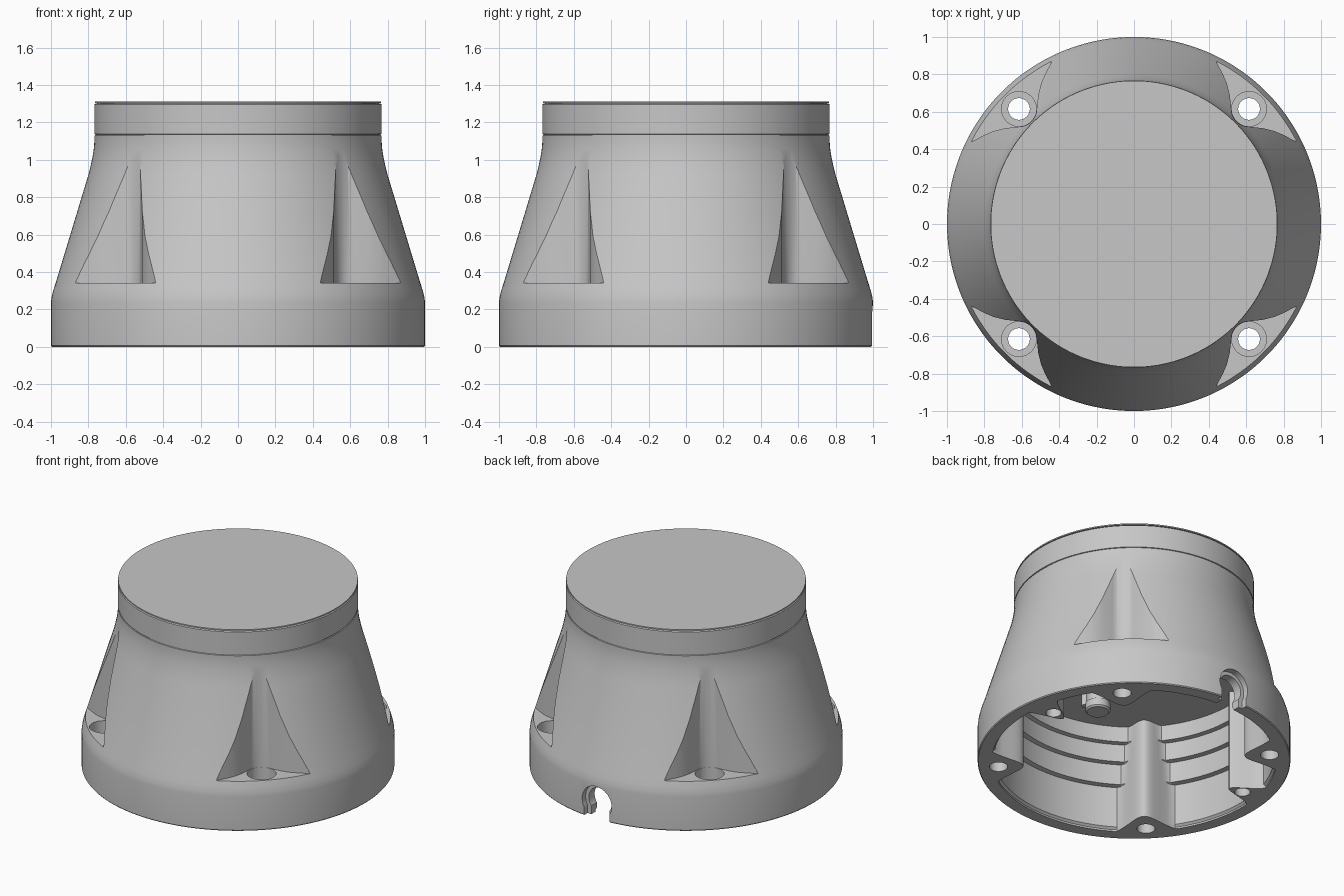
import bpy, bmesh, math
from mathutils import Matrix, Vector

if "Cube" in bpy.data.objects:
    bpy.data.objects.remove(bpy.data.objects["Cube"], do_unlink=True)

grey = bpy.data.materials.new("housing_grey")
grey.use_nodes = True
grey.diffuse_color = (0.57, 0.57, 0.57, 1)
grey.node_tree.nodes["Principled BSDF"].inputs["Base Color"].default_value = (0.57, 0.57, 0.57, 1)


def loft(name, rings, angle=0):
    """Closed solid through a stack of point rings, turned about the z axis."""
    bm = bmesh.new()
    loops = [[bm.verts.new(p) for p in ring] for ring in rings]
    count = len(loops[0])
    for low, high in zip(loops, loops[1:]):
        for i in range(count):
            j = (i + 1) % count
            bm.faces.new((low[i], low[j], high[j], high[i]))
    bm.faces.new(loops[0][::-1])
    bm.faces.new(loops[-1])
    bm.transform(Matrix.Rotation(angle, 4, 'Z'))
    mesh = bpy.data.meshes.new(name)
    bm.to_mesh(mesh)
    bm.free()
    mesh.materials.append(grey)
    ob = bpy.data.objects.new(name, mesh)
    bpy.context.collection.objects.link(ob)
    return ob


def polar(r, a, z):
    return (r * math.cos(a), r * math.sin(a), z)


def lathe(name, profile, segments=128, limit=lambda a: 10):
    """Solid of revolution, its radius capped by a limit for each angle."""
    angles = [math.tau * (i + 0.5) / segments for i in range(segments)]
    return loft(name, [[polar(min(r, limit(a)), a, z) for a in angles] for r, z in profile])


def prism(name, outline, z0, z1, angle=0):
    """Upright solid from a counter-clockwise plan outline."""
    return loft(name, [[(x, y, z) for x, y in outline] for z in (z0, z1)], angle)


def rod(name, radius, start, end):
    """Cylinder between two points."""
    axis = Vector(end) - Vector(start)
    ob = lathe(name, [(radius, 0), (radius, axis.length)], 40)
    ob.data.transform(Matrix.Translation(start)
                      @ axis.to_track_quat('Z', 'Y').to_matrix().to_4x4())
    return ob


def subtract(target, cutters):
    """Cut each cutter out of the target in turn, then discard it."""
    for cutter in cutters:
        for solver in ('MANIFOLD', 'EXACT'):
            mod = target.modifiers.new("cut", 'BOOLEAN')
            mod.operation, mod.solver, mod.object = 'DIFFERENCE', solver, cutter
            graph = bpy.context.evaluated_depsgraph_get()
            mesh = bpy.data.meshes.new_from_object(target.evaluated_get(graph))
            target.modifiers.clear()
            if len(mesh.vertices) not in (0, len(target.data.vertices)):
                target.data = mesh
                break
        bpy.data.objects.remove(cutter, do_unlink=True)


corners = [math.radians(45 + 90 * i) for i in range(4)]
sides = [math.radians(a) for a in (10, 170)]


def column_limit(a):
    """Cavity radius allowed by the filleted bolt and screw columns."""
    best = 10
    for centres, inner, half in ((corners, 0.71, 0.3), (sides, 0.7, 0.17)):
        for c in centres:
            u = abs(math.remainder(a - c, math.tau)) / half
            if u < 1:
                best = min(best, inner + 0.25 * (1 - math.cos(math.pi * u)) / 2)
    return best


# Outer shell with rounded shoulders and a fine seam below the collar
housing = lathe("housing", [
    (0.995, 0), (1, 0.006), (1, 0.24), (0.996, 0.27), (0.987, 0.305), (0.974, 0.345),
    (0.8, 0.92), (0.788, 0.967), (0.778, 1.015), (0.771, 1.06), (0.768, 1.1),
    (0.768, 1.129), (0.762, 1.131), (0.762, 1.135), (0.768, 1.137),
    (0.768, 1.296), (0.762, 1.3)])

# Stepped cavity, narrowed by the columns
cavity = lathe("cavity", [(0.91, -0.1), (0.91, 0.012), (0.895, 0.025), (0.895, 0.315),
                          (0.862, 0.32), (0.862, 0.465), (0.83, 0.47), (0.83, 0.595),
                          (0.8, 0.6), (0.8, 0.71)], 256, column_limit)

# Flared corner pockets with a rounded nose
flank = [(0.405, 0.95), (0.435, 0.88), (0.452, 0.845), (0.478, 0.795), (0.497, 0.75),
         (0.512, 0.69)]
nose = [polar(0.097, math.radians(180 + 9 * i), 0) for i in range(11)]
pocket = [(0.405, 1.3)] + flank + [(0.617 + x, 0.617 + y) for x, y, z in nose] \
    + [(y, x) for x, y in reversed(flank)] + [(1.3, 0.405), (1.3, 1.3)]
cutters = [cavity]
for a in corners:
    cutters.append(prism("pocket", pocket, 0.34, 1.2, a - corners[0]))
    cutters.append(rod("counterbore", 0.093, polar(0.87, a, 0.2), polar(0.87, a, 0.5)))
    cutters.append(rod("bolt_hole", 0.058, polar(0.87, a, -0.15), polar(0.87, a, 0.3)))
for a in sides:
    cutters.append(rod("screw_hole", 0.05, polar(0.8, a, -0.15), polar(0.8, a, 0.25)))

# Cable notch at the back: recessed round opening with a slot to the rim
for radius, slot, y in ((0.115, 0.1, 0.955), (0.09, 0.07, 0.8)):
    cutters.append(rod("cable_hole", radius, (0, y, 0.115), (0, 1.2, 0.115)))
    cutters.append(prism("cable_slot", [(-slot, y), (slot, y), (slot, 1.2), (-slot, 1.2)],
                         -0.12, 0.115))
subtract(housing, cutters)

# Cover plate and the pegs under the cavity ceiling
cover = lathe("cover_plate", [(0.755, 1.28), (0.755, 1.303), (0.766, 1.304), (0.766, 1.312)])
peg = lathe("ceiling_peg", [(0.07, 0.52), (0.08, 0.53), (0.08, 0.58), (0.072, 0.585),
                            (0.072, 0.73)], 40)
peg.location = (0, -0.36, 0)
pin = rod("ceiling_pin", 0.022, (0, -0.49, 0.62), (0, -0.49, 0.73))

# Smooth shading with crisp edges
for ob in (housing, cover, peg, pin):
    bpy.ops.object.select_all(action='DESELECT')
    ob.select_set(True)
    bpy.context.view_layer.objects.active = ob
    bpy.ops.object.shade_smooth_by_angle(angle=math.radians(30))
